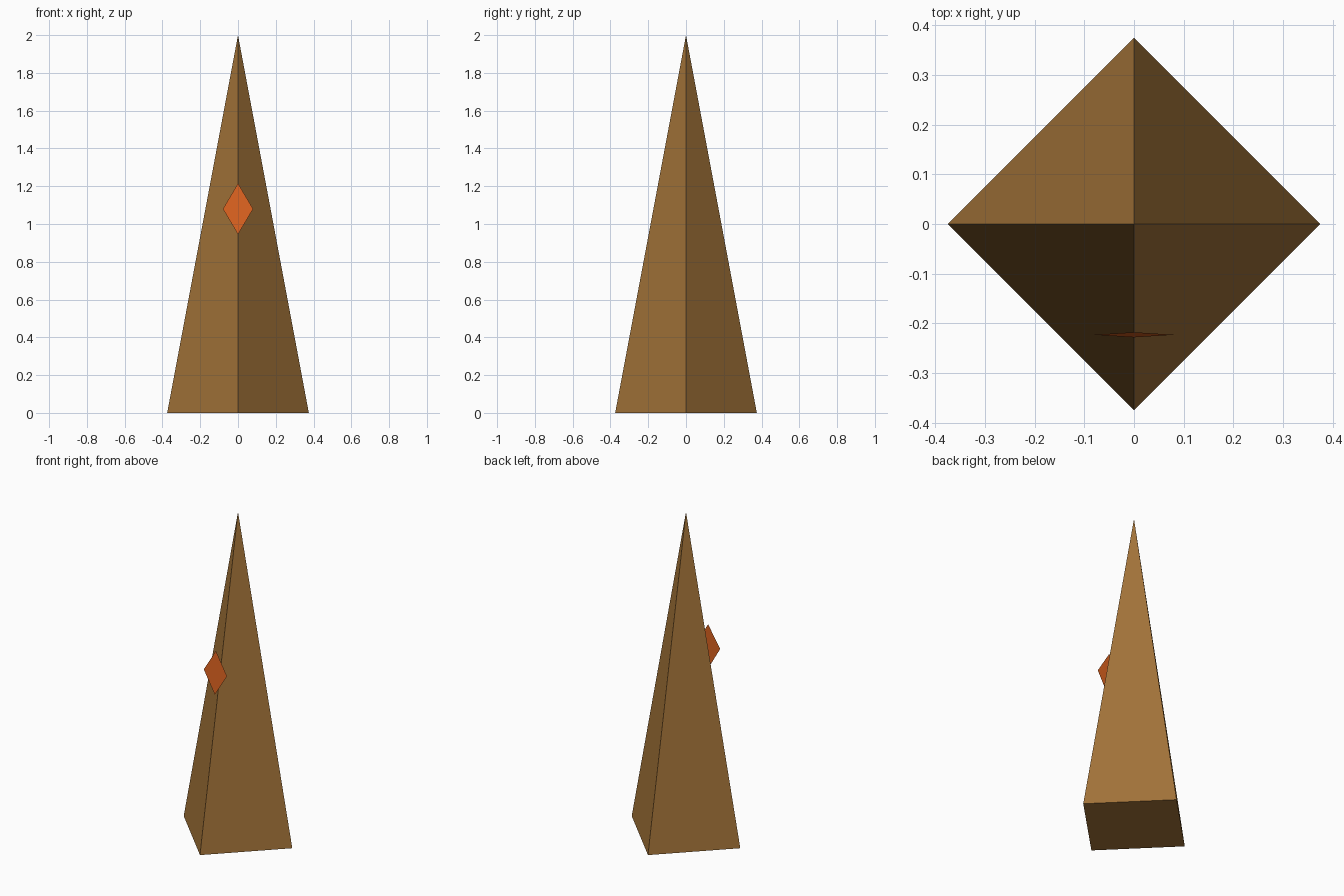
import bpy
import bmesh
from math import radians

if "Cube" in bpy.data.objects:
    bpy.data.objects.remove(bpy.data.objects["Cube"])


def paint(obj, name, color):
    mat = bpy.data.materials.new(name)
    mat.diffuse_color = color
    mat.use_nodes = True
    mat.node_tree.nodes["Principled BSDF"].inputs["Base Color"].default_value = mat.diffuse_color
    obj.data.materials.append(mat)


# Four-sided spire, corners on the x and y axes
mesh = bpy.data.meshes.new("spire")
bm = bmesh.new()
bmesh.ops.create_cone(bm, cap_ends=True, segments=4,
                      radius1=0.375, radius2=0, depth=2)
bmesh.ops.translate(bm, verts=bm.verts, vec=(0, 0, 1))
bmesh.ops.remove_doubles(bm, verts=bm.verts, dist=1e-4)
bm.to_mesh(mesh)
bm.free()
spire = bpy.data.objects.new("spire", mesh)
bpy.context.collection.objects.link(spire)
paint(spire, "brown", (0.36, 0.17, 0.04, 1))

# Flat diamond plate floating before the front edge, leaning slightly back
mesh = bpy.data.meshes.new("diamond_plate")
w, h = 0.08, 0.135
mesh.from_pydata([(-w, 0, 0), (0, 0, -h), (w, 0, 0), (0, 0, h)], [], [(0, 1, 2, 3)])
plate = bpy.data.objects.new("diamond_plate", mesh)
plate.location = (0, -0.223, 1.08)
plate.rotation_euler.x = radians(-2.2)
bpy.context.collection.objects.link(plate)
paint(plate, "orange", (0.75, 0.13, 0.015, 1))
